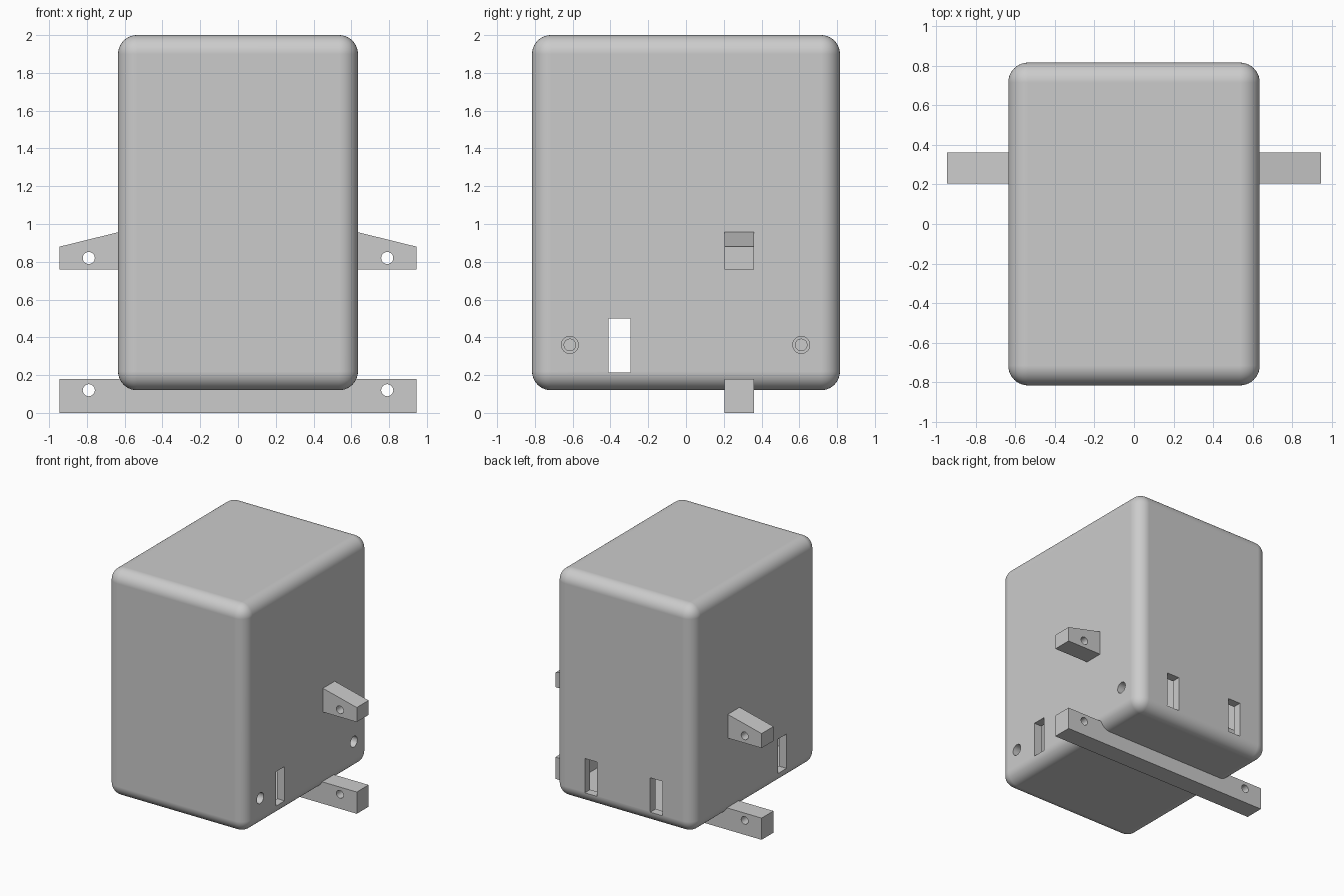
import bpy
import bmesh
from mathutils import Matrix, Vector

cube = bpy.data.objects.get("Cube")
if cube:
    bpy.data.objects.remove(cube, do_unlink=True)

# single plain grey
grey = bpy.data.materials.new("plain_grey")
grey.use_nodes = True
colour = (0.6, 0.6, 0.6, 1)
grey.diffuse_color = colour
grey.node_tree.nodes["Principled BSDF"].inputs["Base Color"].default_value = colour


def add_object(name, bm):
    bmesh.ops.recalc_face_normals(bm, faces=bm.faces)
    mesh = bpy.data.meshes.new(name)
    bm.to_mesh(mesh)
    bm.free()
    mesh.materials.append(grey)
    obj = bpy.data.objects.new(name, mesh)
    bpy.context.collection.objects.link(obj)
    return obj


def box(name, low, high, radius=0):
    low, high = Vector(low), Vector(high)
    bm = bmesh.new()
    bmesh.ops.create_cube(bm, size=1)
    bmesh.ops.scale(bm, vec=high - low, verts=bm.verts)
    bmesh.ops.translate(bm, vec=(low + high) / 2, verts=bm.verts)
    if radius:
        bmesh.ops.bevel(bm, geom=bm.edges[:], offset=radius, segments=10,
                        profile=0.5, affect='EDGES')
    return add_object(name, bm)


def rod(name, centre, radius, length, axis):
    bm = bmesh.new()
    turn = Matrix.Rotation(1.5707963, 4, 'Y' if axis == 'X' else 'X')
    bmesh.ops.create_cone(bm, cap_ends=True, segments=32, radius1=radius,
                          radius2=radius, depth=length,
                          matrix=Matrix.Translation(centre) @ turn)
    return add_object(name, bm)


def prism(name, profile, y0, y1):
    # extrude an x-z outline along y
    bm = bmesh.new()
    face = bm.faces.new([bm.verts.new((x, y0, z)) for x, z in profile])
    new = bmesh.ops.extrude_face_region(bm, geom=[face])["geom"]
    verts = [v for v in new if isinstance(v, bmesh.types.BMVert)]
    bmesh.ops.translate(bm, vec=(0, y1 - y0, 0), verts=verts)
    return add_object(name, bm)


def activate(obj):
    bpy.ops.object.select_all(action='DESELECT')
    obj.select_set(True)
    bpy.context.view_layer.objects.active = obj


def cut(obj, cutter):
    cutter.hide_render = True
    activate(obj)
    mod = obj.modifiers.new("cut", 'BOOLEAN')
    mod.operation, mod.solver, mod.object = 'DIFFERENCE', 'EXACT', cutter
    bpy.ops.object.modifier_apply(modifier=mod.name)
    bpy.data.objects.remove(cutter, do_unlink=True)


def smooth(obj):
    activate(obj)
    bpy.ops.object.shade_smooth_by_angle(angle=0.52)
    mod = obj.modifiers.new("even_shading", 'WEIGHTED_NORMAL')
    mod.keep_sharp = True


HX, HY, BOTTOM, TOP, WALL = 0.635, 0.815, 0.12, 2.0, 0.07
SLOT_LOW, SLOT_HIGH = 0.215, 0.5

# hollow rounded housing
housing = box("housing", (-HX, -HY, BOTTOM), (HX, HY, TOP), 0.1)
cut(housing, box("cavity", (WALL - HX, WALL - HY, BOTTOM + WALL),
                 (HX - WALL, HY - WALL, TOP - WALL)))

# slot through both sides, and two slots in the back wall
cut(housing, box("side_slot", (-1, -0.41, SLOT_LOW), (1, -0.295, SLOT_HIGH)))
for x in (-0.3, 0.3):
    cut(housing, box("back_slot", (x - 0.057, 0.7, SLOT_LOW),
                     (x + 0.057, 1, SLOT_HIGH)))

# round holes in the +x side, each facing an inner peg
for y, place in ((-0.615, "front"), (0.61, "back")):
    cut(housing, rod("round_hole", (HX, y, 0.36), 0.045, 0.3, 'X'))
    smooth(rod("inner_peg_" + place, (-0.48, y, 0.36), 0.033, 0.2, 'X'))
smooth(housing)

# bottom mounting bar with a hole near each end
Y0, Y1, END, HOLE_X, HOLE_R = 0.205, 0.36, 0.945, 0.79, 0.032
bar = box("mounting_bar", (-END, Y0, 0), (END, Y1, 0.18))
for side in (-1, 1):
    cut(bar, rod("bar_hole", (side * HOLE_X, 0.28, 0.12), HOLE_R, 0.5, 'Y'))
smooth(bar)

# tapered side lugs
for side, name in ((-1, "right_lug"), (1, "left_lug")):
    outline = [(0.6, 0.76), (END, 0.76), (END, 0.88), (0.6, 0.965)]
    lug = prism(name, [(side * x, z) for x, z in outline], Y0, Y1)
    cut(lug, rod("lug_hole", (side * HOLE_X, 0.28, 0.82), HOLE_R, 0.5, 'Y'))
    activate(lug)
    bpy.ops.object.shade_smooth_by_angle(angle=0.22)
